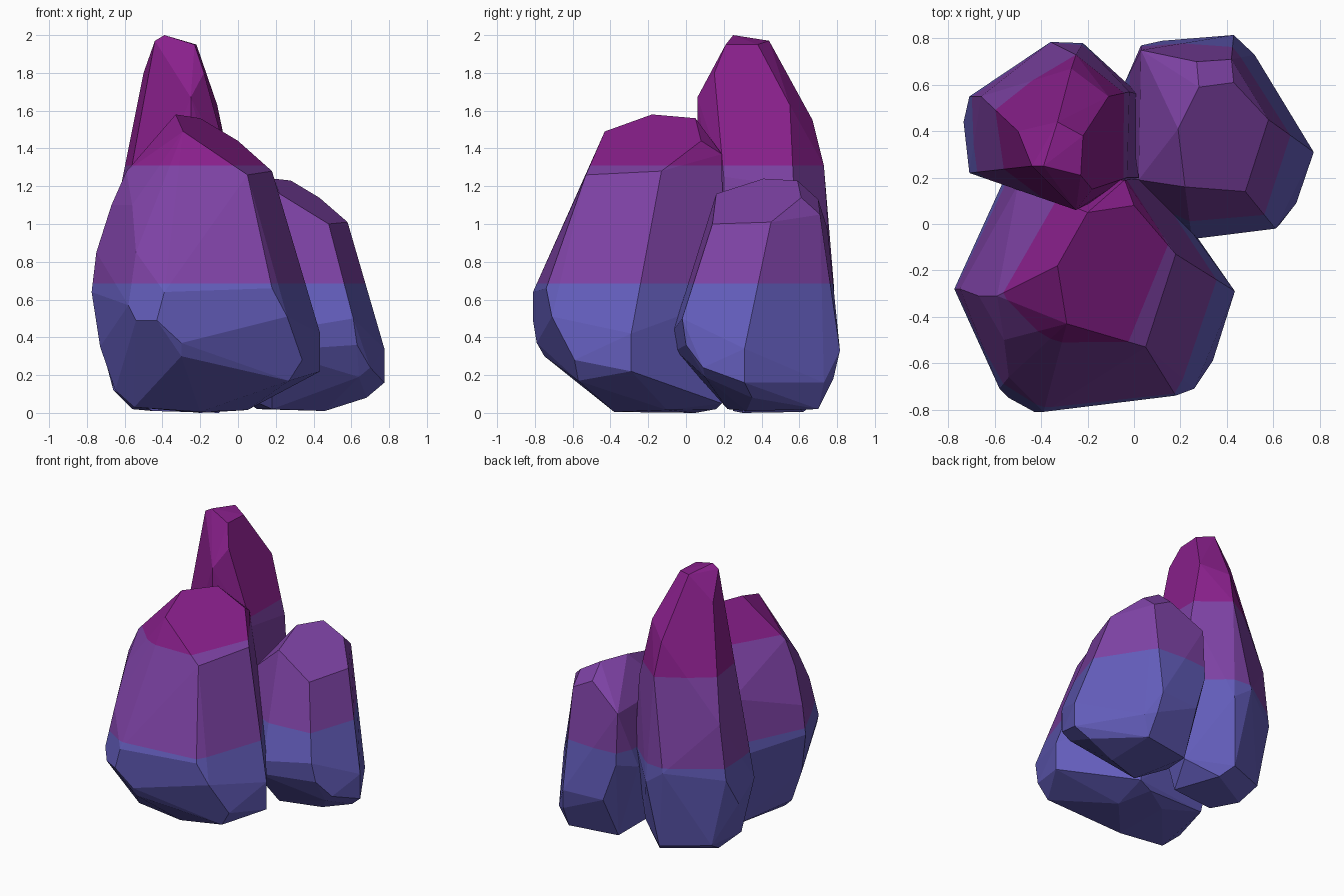
import bpy, bmesh, math

# Three colour bands, changing at fixed heights
BANDS = (0.685, 1.31)
COLOURS = [("slate_blue", (0.123, 0.108, 0.49)),
           ("violet", (0.205, 0.054, 0.37)),
           ("magenta", (0.25, 0.014, 0.26))]
mats = []
for name, rgb in COLOURS:
    m = bpy.data.materials.new(name)
    m.diffuse_color = (*rgb, 1)
    mats.append(m)


def rock(name, corners):
    """Faceted convex boulder through its main corners, split into colour bands."""
    bm = bmesh.new()
    for c in corners:
        bm.verts.new(c)
    hull = bmesh.ops.convex_hull(bm, input=bm.verts)
    spare = {v for v in hull["geom_interior"] + hull["geom_unused"]
             if isinstance(v, bmesh.types.BMVert)}
    bmesh.ops.delete(bm, geom=list(spare), context='VERTS')
    # merge nearly flat neighbours into broad facets
    bmesh.ops.dissolve_limit(bm, angle_limit=math.radians(6),
                             verts=bm.verts, edges=bm.edges)
    for z in BANDS:
        bmesh.ops.bisect_plane(bm, geom=bm.verts[:] + bm.edges[:] + bm.faces[:],
                               plane_co=(0, 0, z), plane_no=(0, 0, 1))
    bmesh.ops.recalc_face_normals(bm, faces=bm.faces)
    for f in bm.faces:
        zs = [v.co.z for v in f.verts]
        mid = (min(zs) + max(zs)) / 2
        f.material_index = sum(mid > z for z in BANDS)
    me = bpy.data.meshes.new(name)
    bm.to_mesh(me)
    bm.free()
    for m in mats:
        me.materials.append(m)
    ob = bpy.data.objects.new(name, me)
    bpy.context.collection.objects.link(ob)
    return ob


# Broad boulder at the front
rock("front_rock", [
    (-.33, -.18, 1.58), (-.29, -.43, 1.49), (-.20, .05, 1.56), (0, .08, 1.44),
    (-.04, .19, 1.37), (.05, -.53, 1.26), (.18, -.13, 1.28), (-.59, -.31, 1.28),
    (-.56, -.50, 1.10), (-.67, -.31, 1.10), (-.75, -.28, .85), (-.775, -.28, .64),
    (-.54, -.66, .85), (-.58, -.71, .57), (-.39, -.81, .64), (.18, -.74, .66),
    (.26, -.71, .51), (-.43, -.81, .49), (-.54, -.75, .49), (-.30, -.79, .37),
    (-.30, -.75, .30), (.34, -.59, .28), (.27, -.57, .17), (.435, -.29, .42),
    (.435, -.29, .22), (-.73, -.30, .35), (-.65, -.30, .12), (-.55, -.36, .03),
    (-.20, -.38, .005), (.05, -.10, .015), (-.2, .05, 0), (-.57, .17, .60),
    (-.50, .17, 1.0), (.08, .2, .60), (.10, .19, .05), (-.01, .16, .02),
    (-.48, .12, .05)])

# Tall pointed boulder at the back left
rock("tall_rock", [
    (-.44, .25, 1.97), (-.39, .25, 2.0), (-.33, .44, 1.97), (-.22, .38, 1.95),
    (-.23, .21, 1.95), (-.18, .15, 1.80), (-.25, .06, 1.67), (-.25, .055, 1.50),
    (-.11, .55, 1.63), (-.08, .56, 1.50), (-.50, .40, 1.80), (-.27, .67, 1.55),
    (-.58, .52, 1.31), (-.49, .20, 1.50), (-.03, .20, 1.25), (-.02, .57, 1.2),
    (-.25, .73, 1.31), (-.66, .55, 1.0), (-.71, .55, .60), (-.735, .44, .40),
    (-.71, .22, .50), (-.36, .785, .65), (-.22, .78, .55), (.02, .56, .70),
    (.02, .20, .70), (-.25, .06, .60), (-.56, .42, .02), (-.22, .62, .005),
    (-.10, .30, 0), (-.45, .25, .01), (-.66, .30, .12), (-.28, .71, .07),
    (-.60, .56, .10), (-.02, .5, .12)])

# Short boulder at the back right
rock("short_rock", [
    (.19, .41, 1.24), (.28, .59, 1.23), (.43, .61, 1.14), (.22, .16, 1.16),
    (.58, .45, 1.01), (.48, .14, 1.0), (.42, .71, 1.05), (.27, .70, 1.13),
    (.03, .75, .97), (.02, .19, .98), (.61, -.02, .50), (.25, -.065, .44),
    (.18, -.055, .33), (.63, .0, .36), (.70, .09, .24), (.64, .10, .19),
    (.775, .31, .34), (.775, .31, .16), (.68, .35, .08), (.52, .73, .16),
    (.43, .815, .33), (.45, .78, .18), (.12, .79, .33), (.03, .77, .60),
    (-.04, .61, .55), (0, .30, .70), (.18, .22, .02), (.46, .32, .01),
    (.46, .70, .02), (.10, .64, .02), (.0, .35, .10)])
